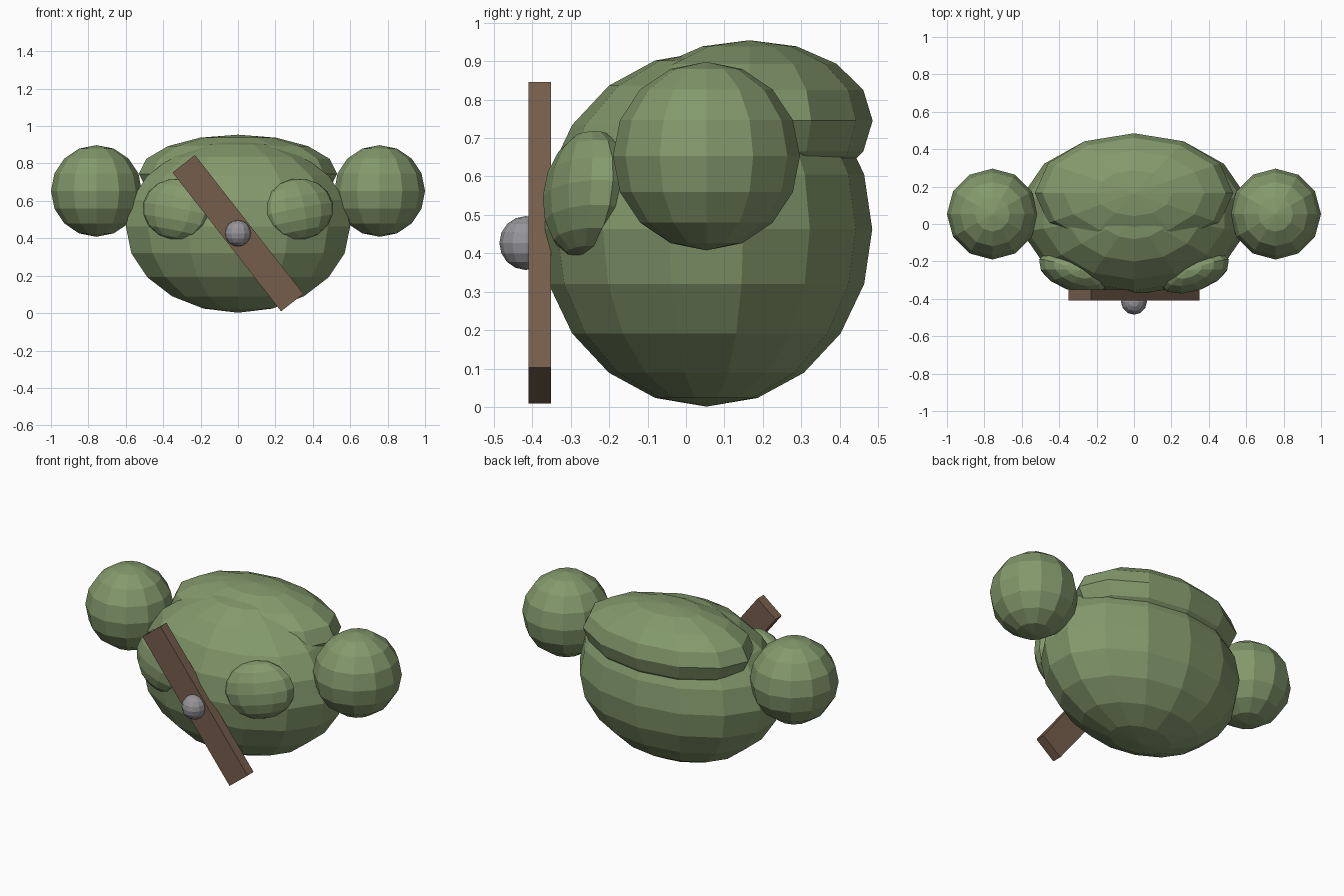
import bpy
from math import radians

if "Cube" in bpy.data.objects:
    bpy.data.objects.remove(bpy.data.objects["Cube"])


def material(name, rgb):
    m = bpy.data.materials.new(name)
    m.diffuse_color = (*rgb, 1)
    m.use_nodes = True
    m.node_tree.nodes["Principled BSDF"].inputs["Base Color"].default_value = m.diffuse_color
    return m


skin = material("olive green", (0.23, 0.32, 0.15))
leather = material("leather brown", (0.18, 0.11, 0.07))
metal = material("metal grey", (0.30, 0.30, 0.32))


def finish(name, scale, rot, mat):
    ob = bpy.context.object
    ob.name = name
    ob.scale = scale
    ob.rotation_euler = [radians(a) for a in rot]
    ob.data.materials.append(mat)
    return ob


def ball(name, loc, radii, segments, rings, mat, rot=(0, 0, 0)):
    bpy.ops.mesh.primitive_uv_sphere_add(
        segments=segments, ring_count=rings, radius=1, location=loc)
    return finish(name, radii, rot, mat)


# Trunk and the hump of the upper back
ball("torso", (0, 0.053, 0.463), (0.615, 0.431, 0.461), 14, 10, skin)
ball("upper_back", (0, 0.165, 0.745), (0.53, 0.32, 0.209), 12, 8, skin)

# Paired shoulders and chest muscles
for side, s in (("left", -1), ("right", 1)):
    ball(side + "_shoulder", (s * 0.757, 0.053, 0.653),
         (0.243, 0.243, 0.245), 12, 8, skin)
    ball(side + "_chest", (s * 0.322, -0.257, 0.555),
         (0.2, 0.1, 0.165), 12, 8, skin, (-7, s * -10, s * 20))

# Diagonal strap with a round stud
bpy.ops.mesh.primitive_cube_add(size=1, location=(0, -0.38, 0.4275))
finish("strap", (0.152, 0.058, 0.942), (0, -38, 0), leather)
ball("stud", (0, -0.416, 0.427), (0.069, 0.069, 0.07), 12, 8, metal)
